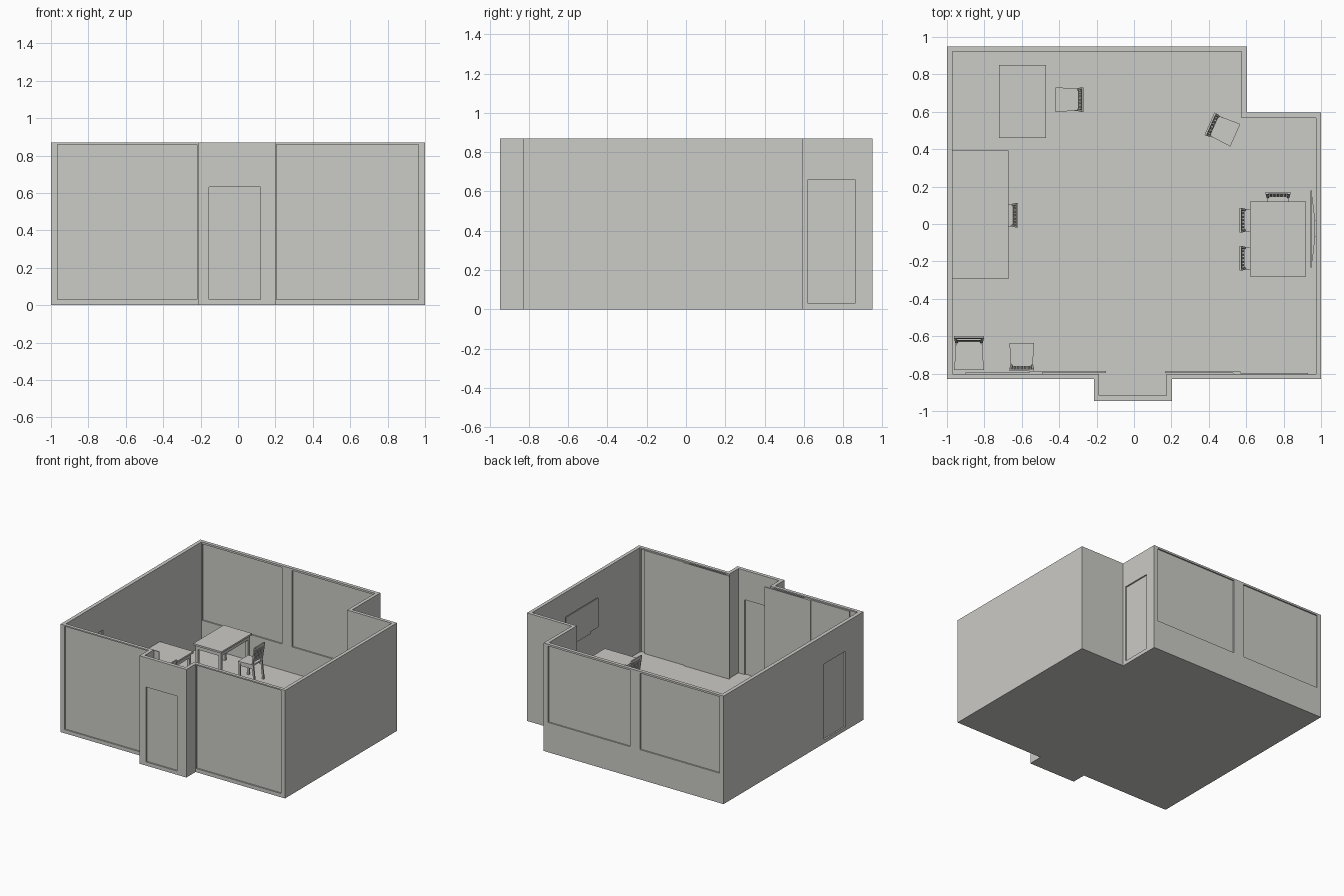
import bpy, bmesh, math
from mathutils import Matrix, Vector

if "Cube" in bpy.data.objects:
    bpy.data.objects.remove(bpy.data.objects["Cube"])

mat = bpy.data.materials.new("warm_grey")
mat.diffuse_color = (0.60, 0.595, 0.57, 1)
mat.use_nodes = True
mat.node_tree.nodes["Principled BSDF"].inputs["Base Color"].default_value = mat.diffuse_color
FLOOR, TOP = 0.03, 0.87


def finish(bm, name):
    bmesh.ops.recalc_face_normals(bm, faces=bm.faces)
    me = bpy.data.meshes.new(name)
    bm.to_mesh(me)
    bm.free()
    me.materials.append(mat)
    ob = bpy.data.objects.new(name, me)
    bpy.context.collection.objects.link(ob)
    return ob


def add_box(bm, x0, x1, y0, y1, z0, z1):
    m = Matrix.Translation(((x0 + x1) / 2, (y0 + y1) / 2, (z0 + z1) / 2))
    m = m @ Matrix.Diagonal((x1 - x0, y1 - y0, z1 - z0, 1))
    bmesh.ops.create_cube(bm, size=1, matrix=m)


def box(name, *b):
    bm = bmesh.new()
    add_box(bm, *b)
    return finish(bm, name)


def add_beam(bm, p, q, wx, wy):
    """Leaning post with level ends from p up to q."""
    vs = bmesh.ops.create_cube(bm, size=1)["verts"]
    for v in vs:
        c = Vector(q if v.co.z > 0 else p)
        v.co = c + Vector((v.co.x * wx, v.co.y * wy, 0))


def prism(name, pts, z0, z1):
    bm = bmesh.new()
    f = bm.faces.new([bm.verts.new((x, y, z0)) for x, y in pts])
    r = bmesh.ops.extrude_face_region(bm, geom=[f])
    for v in r["geom"]:
        if isinstance(v, bmesh.types.BMVert):
            v.co.z = z1
    return finish(bm, name)


def cut(target, cutter):
    m = target.modifiers.new("cut", "BOOLEAN")
    m.operation, m.solver, m.object = "DIFFERENCE", "EXACT", cutter
    cutter.hide_render = True
    cutter.hide_viewport = True
    cutter.display_type = "WIRE"


# room shell: floor slab and walls around a stepped plan
outer = [(-1, -.83), (-.215, -.83), (-.215, -.947), (.203, -.947), (.203, -.83),
         (1, -.83), (1, .595), (.603, .595), (.603, .95), (-1, .95)]
inner = [(-.97, -.803), (-.187, -.803), (-.187, -.918), (.175, -.918), (.175, -.803),
         (.972, -.803), (.972, .568), (.575, .568), (.575, .922), (-.97, .922)]
shell = prism("room_shell", outer, 0, TOP)
cut(shell, prism("room_cutter", inner, FLOOR, TOP + .2))

# openings with thin panes set in the middle of the wall
openings = [  # name, wall axis, wall centre, span start, span end, z range
    ("front_left_window", "y", -.8165, -.965, -.219, .03, .86),
    ("front_right_window", "y", -.8165, .207, .965, .03, .86),
    ("front_door", "y", -.9325, -.155, .12, .03, .633),
    ("back_left_window", "y", .936, -.965, -.255, .24, .855),
    ("back_right_window", "y", .936, -.165, .565, .24, .855),
    ("side_door", "x", .589, .62, .86, .03, .66),
    ("left_door", "x", -.985, -.60, -.33, .03, .64),
]
for name, axis, c, a, b, z0, z1 in openings:
    for part, t in (("cutter", .0155), ("pane", .003)):
        d = (c - t, c + t)
        s = (a, b)
        bounds = (s + d if axis == "y" else d + s) + (z0, z1)
        ob = box(name + "_" + part, *bounds)
        if part == "cutter":
            cut(shell, ob)

# sliding panels inside the front wall
box("sliding_panel_left_outer", -.90, -.49, -.803, -.794, FLOOR, .86)
box("sliding_panel_left_inner", -.56, -.15, -.794, -.785, FLOOR, .86)
box("sliding_panel_right_outer", .53, .93, -.803, -.797, FLOOR, .86)
box("sliding_panel_right_inner", .165, .57, -.797, -.789, FLOOR, .86)


def table(name, x0, x1, y0, y1, h):
    bm = bmesh.new()
    add_box(bm, x0, x1, y0, y1, h - .014, h)
    e, w = .012, .022
    # apron rails
    for y in (y0 + e, y1 - e - .01):
        add_box(bm, x0 + e + w, x1 - e - w, y, y + .01, h - .045, h - .014)
    for x in (x0 + e, x1 - e - .01):
        add_box(bm, x, x + .01, y0 + e + w, y1 - e - w, h - .045, h - .014)
    # legs
    for x in (x0 + e, x1 - e - w):
        for y in (y0 + e, y1 - e - w):
            add_box(bm, x, x + w, y, y + w, FLOOR, h - .014)
    return finish(bm, name)


table("desk", -.97, -.672, -.293, .392, .27)
table("small_table", -.722, -.47, .46, .85, .295)
table("dining_table", .62, .92, -.282, .12, .27)


def chair(name, x, y, deg, scale=1.0, ladder=False):
    bm = bmesh.new()
    seat, top = .15, .29
    # tapered seat
    vs = bmesh.ops.create_cube(bm, size=1)["verts"]
    for v in vs:
        front = v.co.x > 0
        v.co = (.075 if front else -.052, math.copysign(.066 if front else .058, v.co.y),
                seat + (0 if v.co.z > 0 else -.012))
    for s in (-1, 1):
        add_beam(bm, (.066, s * .056, 0), (.064, s * .056, seat - .012), .014, .014)
        add_beam(bm, (-.068, s * .055, 0), (-.05, s * .055, seat), .014, .012)
        add_beam(bm, (-.05, s * .055, seat), (-.070, s * .060, top), .012, .012)
        add_box(bm, -.05, .06, s * .056 - .004, s * .056 + .004, seat - .034, seat - .012)
    add_box(bm, .058, .066, -.05, .05, seat - .034, seat - .012)
    # top rail and lower rail of the back
    add_beam(bm, (-.067, 0, top - .022), (-.071, 0, top + .005), .010, .128)
    add_beam(bm, (-.053, 0, seat + .022), (-.055, 0, seat + .034), .009, .11)
    if ladder:
        for z in (.205, .238):
            add_beam(bm, (-.058, 0, z), (-.061, 0, z + .014), .008, .112)
    else:
        for i in range(5):
            yy = (i - 2) * .019
            add_beam(bm, (-.054, yy, seat + .03), (-.067, yy, top - .018), .006, .009)
    ob = finish(bm, name)
    ob.matrix_world = (Matrix.Translation((x, y, FLOOR))
                       @ Matrix.Rotation(math.radians(deg), 4, "Z")
                       @ Matrix.Scale(scale, 4))
    return ob


chair("small_table_chair", -.345, .665, 180)
chair("angled_chair", .473, .505, -24)
chair("desk_chair", -.695, .047, 180)
chair("dining_chair_back", .64, .02, 0)
chair("dining_chair_front", .64, -.183, 0)
chair("dining_chair_end", .77, .095, -90)
chair("wall_chair", -.60, -.71, 90)
chair("corner_chair", -.882, -.69, -90, 1.2, True)

# wall screen with a bowed back, a mount and a lower bar
n = 10
arc = [(.950 + .018 * math.sin(math.pi * i / n), -.22 + .385 * i / n) for i in range(n + 1)]
prism("screen_back", arc, .47, .67)
box("screen", .943, .951, -.232, .178, .455, .69)
box("screen_mount", .951, .972, -.07, .02, .53, .62)
box("screen_bar", .948, .958, -.14, .09, .435, .455)
